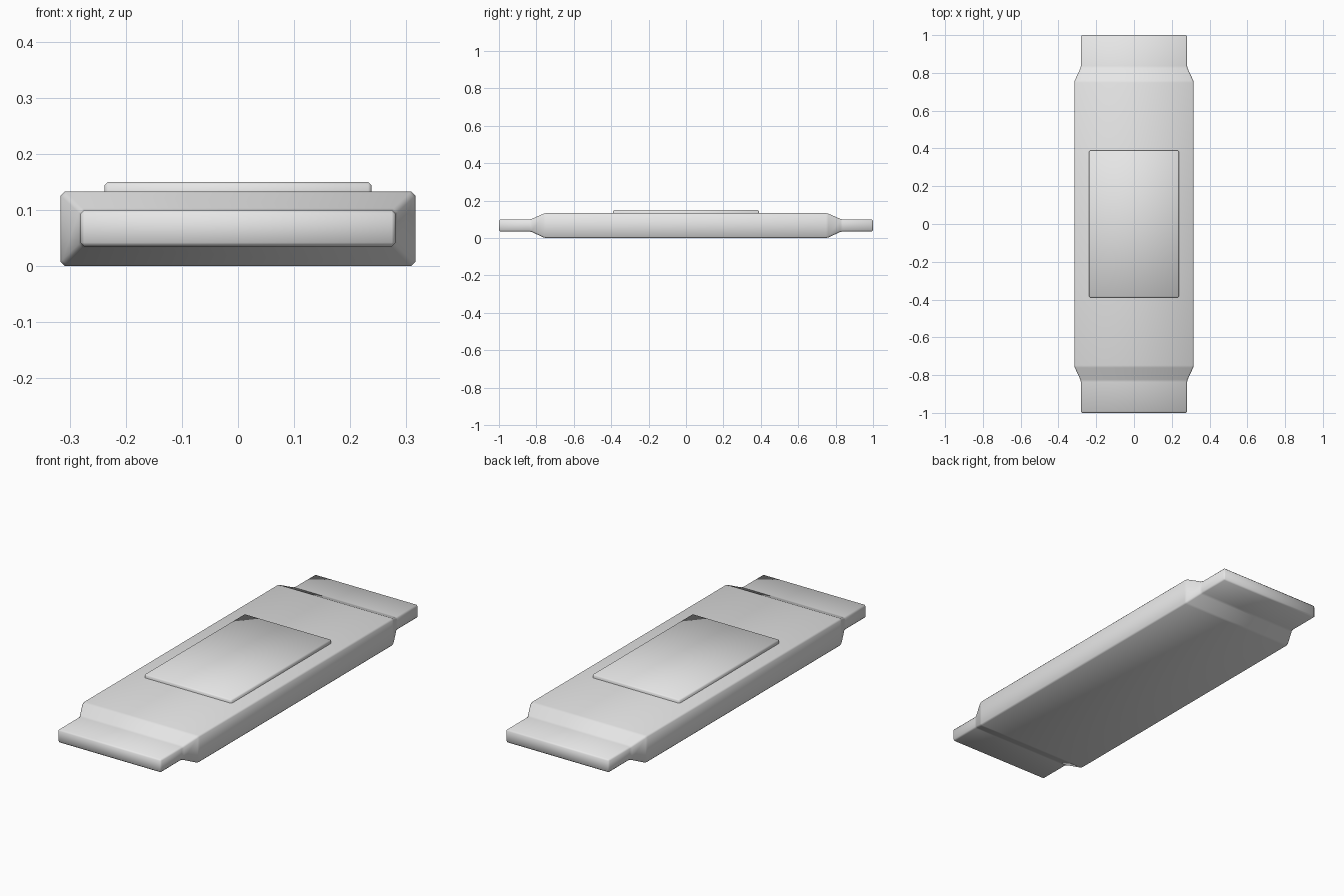
import bpy, bmesh, math

cube = bpy.data.objects.get("Cube")
if cube:
    bpy.data.objects.remove(cube, do_unlink=True)

grey = bpy.data.materials.new("light grey")
grey.use_nodes = True
COLOUR = (0.8, 0.8, 0.8, 1)
grey.diffuse_color = COLOUR
grey.node_tree.nodes["Principled BSDF"].inputs["Base Color"].default_value = COLOUR


def loft(name, sections, bevel):
    """Skin rectangles (y, half width, bottom, top) along y and chamfer the edges."""
    bm = bmesh.new()
    rings = [[bm.verts.new(p) for p in
              ((-w, y, lo), (w, y, lo), (w, y, hi), (-w, y, hi))]
             for y, w, lo, hi in sections]
    for a, b in zip(rings, rings[1:]):
        for i in range(4):
            j = (i + 1) % 4
            bm.faces.new((a[i], a[j], b[j], b[i]))
    bm.faces.new(rings[0])
    bm.faces.new(rings[-1])
    bmesh.ops.recalc_face_normals(bm, faces=bm.faces[:])
    edges = [e for e in bm.edges if e.calc_face_angle(0) > math.radians(15)]
    bmesh.ops.bevel(bm, geom=edges, offset=bevel, segments=1,
                    affect='EDGES', clamp_overlap=True)
    mesh = bpy.data.meshes.new(name)
    bm.to_mesh(mesh)
    bm.free()
    mesh.materials.append(grey)
    obj = bpy.data.objects.new(name, mesh)
    bpy.context.collection.objects.link(obj)
    bpy.ops.object.select_all(action='DESELECT')
    obj.select_set(True)
    bpy.context.view_layer.objects.active = obj
    bpy.ops.object.shade_smooth_by_angle(angle=math.radians(60))
    return obj


# Main slab, tapering to a thinner, narrower tab at each end
half = [(1.0, 0.281, 0.035, 0.10),
        (0.83, 0.281, 0.035, 0.10),
        (0.755, 0.316, 0.0, 0.133)]
body = [(-y, w, lo, hi) for y, w, lo, hi in half] + half[::-1]
loft("body", body, 0.007)

# Raised panel on top
loft("top_panel", [(y, 0.238, 0.11, 0.15) for y in (-0.39, 0.39)], 0.006)
